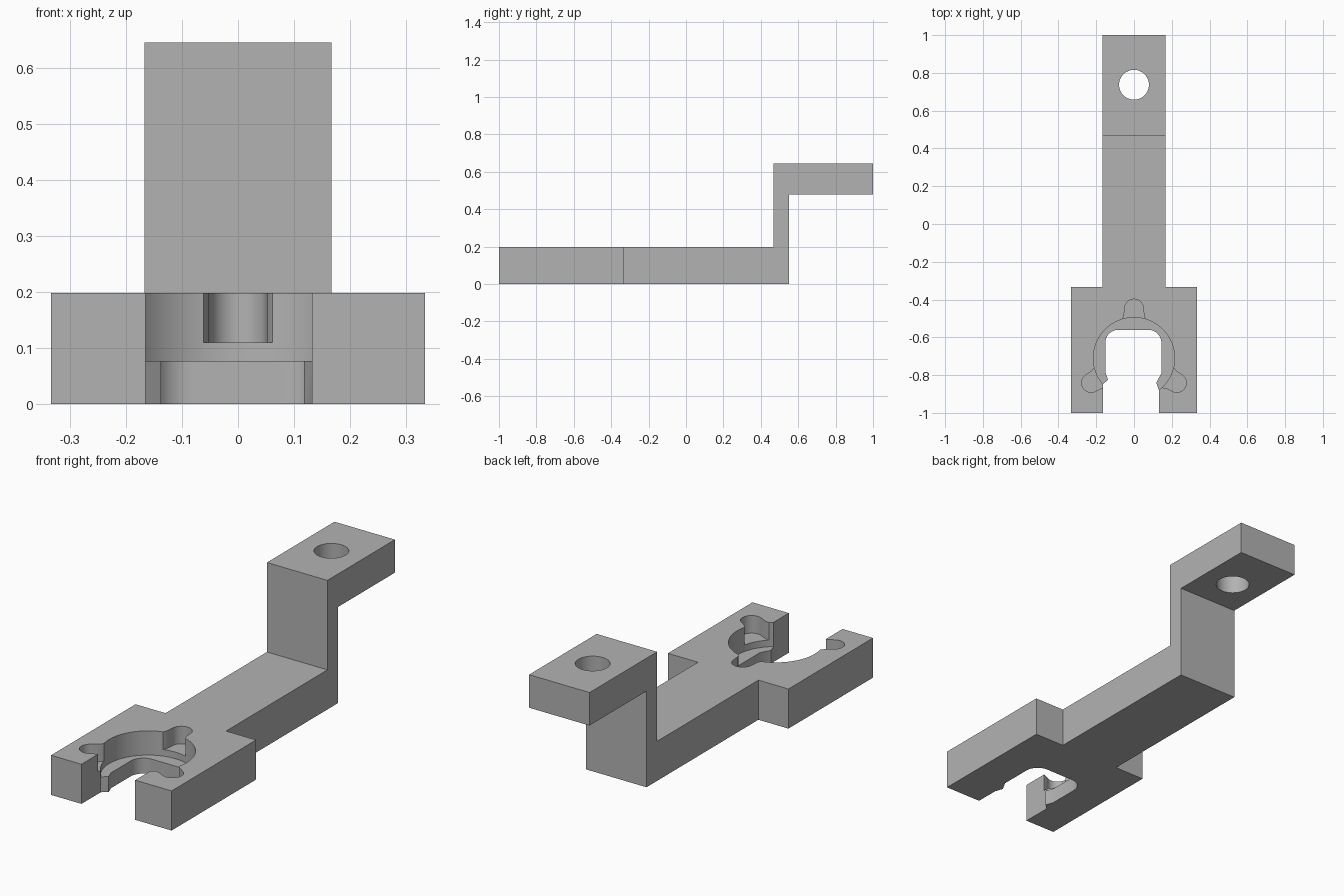
import bpy, bmesh
from math import cos, sin, pi, radians
from mathutils import Matrix, Vector

cube = bpy.data.objects.get("Cube")
if cube:
    bpy.data.objects.remove(cube, do_unlink=True)

grey = bpy.data.materials.new("plain grey")
grey.use_nodes = True
colour = (0.45, 0.45, 0.45, 1)
grey.diffuse_color = colour
grey.node_tree.nodes["Principled BSDF"].inputs["Base Color"].default_value = colour


def prism(name, points, direction):
    """Extrude a closed loop of 3D points along a direction."""
    bm = bmesh.new()
    face = bm.faces.new([bm.verts.new(p) for p in points])
    new = bmesh.ops.extrude_face_region(bm, geom=[face])["geom"]
    verts = [v for v in new if isinstance(v, bmesh.types.BMVert)]
    bmesh.ops.translate(bm, verts=verts, vec=direction)
    bmesh.ops.recalc_face_normals(bm, faces=bm.faces)
    mesh = bpy.data.meshes.new(name)
    bm.to_mesh(mesh)
    bm.free()
    mesh.materials.append(grey)
    obj = bpy.data.objects.new(name, mesh)
    bpy.context.collection.objects.link(obj)
    return obj


def arc(cx, cy, r, start, end, steps):
    angles = [radians(start + (end - start) * i / steps) for i in range(steps + 1)]
    return [(cx + r * cos(a), cy + r * sin(a)) for a in angles]


def circle(cx, cy, r, steps=64):
    return arc(cx, cy, r, 0, 360, steps)[:-1]


def cut(plan, bottom, top):
    """Subtract an upright prism with the given plan outline."""
    cutter = prism("cutter", [(x, y, bottom) for x, y in plan], (0, 0, top - bottom))
    cutter.hide_render = True
    mod = bracket.modifiers.new("cut", "BOOLEAN")
    mod.operation = "DIFFERENCE"
    mod.solver = "EXACT"
    mod.object = cutter
    bpy.context.view_layer.objects.active = bracket
    bpy.ops.object.modifier_apply(modifier=mod.name)
    bpy.data.objects.remove(cutter, do_unlink=True)


# Stepped side profile, as wide as the head
HALF, ARM, THICK = 0.333, 0.167, 0.198
profile = [(-1, 0), (0.55, 0), (0.55, 0.48), (1, 0.48),
           (1, 0.645), (0.467, 0.645), (0.467, THICK), (-1, THICK)]
bracket = prism("stepped_bracket", [(-HALF, y, z) for y, z in profile], (2 * HALF, 0, 0))

# Narrow the arm behind the head
for s in (-1, 1):
    cut([(s * ARM, -0.333), (s * 0.5, -0.333), (s * 0.5, 1.2), (s * ARM, 1.2)], -0.1, 0.8)

# Mounting hole in the raised end
cut(circle(0, 0.737, 0.079), 0.4, 0.8)

# Round seat in the head
CY = -0.71
cut(circle(0, CY, 0.215), 0.077, 0.3)

# Through opening with rounded back corners and front slot
opening = [(-0.165, -1.1), (-0.165, -0.848), (-0.137, -0.825), (-0.152, -0.785)]
opening += arc(-0.082, -0.63, 0.07, 180, 90, 12)
opening += arc(0.075, -0.63, 0.07, 90, 0, 12)
opening += [(0.145, -0.79), (0.118, -0.84), (0.132, -0.88), (0.132, -1.1)]
cut(opening, -0.1, 0.3)

# Three flared lobes around the seat
lobe = [(-0.062, 0.1), (0.062, 0.1), (0.062, 0.205), (0.053, 0.225)]
lobe += arc(0, 0.262, 0.05, 0, 180, 24) + [(-0.053, 0.225), (-0.062, 0.205)]
for turn in (0, 120, 240):
    spin = Matrix.Rotation(radians(turn), 2)
    cut([spin @ Vector(p) + Vector((0, CY)) for p in lobe], 0.11, 0.3)

# Smooth round walls, keep edges sharp
bpy.ops.object.select_all(action="DESELECT")
bracket.select_set(True)
bpy.context.view_layer.objects.active = bracket
bpy.ops.object.shade_smooth_by_angle(angle=radians(30))
